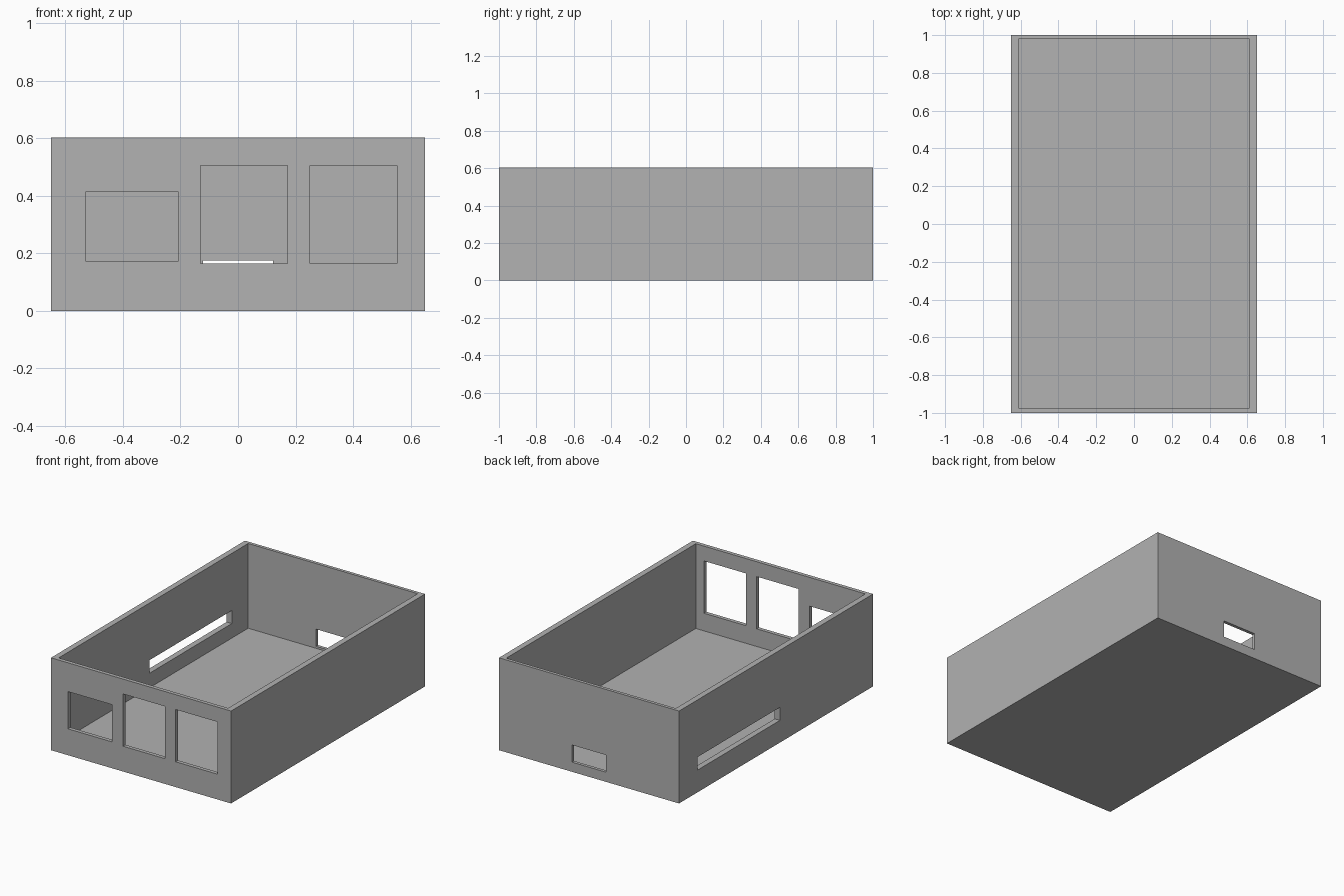
import bpy
from mathutils import Vector

cube = bpy.data.objects.get("Cube")
if cube:
    bpy.data.objects.remove(cube, do_unlink=True)

grey = bpy.data.materials.new("mid_grey")
grey.use_nodes = True
colour = (0.445, 0.445, 0.445, 1)
grey.diffuse_color = colour
grey.node_tree.nodes["Principled BSDF"].inputs["Base Color"].default_value = colour


def box(name, low, high):
    """Add a box spanning two opposite corners."""
    low, high = Vector(low), Vector(high)
    bpy.ops.mesh.primitive_cube_add(size=1, location=(low + high) / 2)
    obj = bpy.context.object
    obj.name = obj.data.name = name
    obj.scale = high - low
    bpy.ops.object.transform_apply(location=True, rotation=False, scale=True)
    obj.data.materials.append(grey)
    return obj


W, D, H = 0.65, 1.0, 0.603     # half width, half depth, height
FLOOR = 0.05

case = box("open_case", (-W, -D, 0), (W, D, H))

cutters = [
    # Interior, open at the top
    box("cavity_cutter", (-0.612, -0.975, FLOOR), (0.612, 0.979, H + 0.2)),
    # Long slot in the -x side wall
    box("side_slot_cutter", (-W - 0.1, -0.04, 0.145), (-W + 0.1, 0.81, 0.23)),
    # Small port in the back wall
    box("back_port_cutter", (-0.122, D - 0.1, 0.063), (0.122, D + 0.1, 0.175)),
]
# Three windows in the front wall: left edge, right edge, bottom, top
for x0, x1, z0, z1 in ((-0.528, -0.208, 0.172, 0.415),
                       (-0.13, 0.172, 0.165, 0.506),
                       (0.25, 0.553, 0.165, 0.506)):
    cutters.append(box("front_window_cutter", (x0, -D - 0.1, z0), (x1, -D + 0.1, z1)))

# Cut each opening, then discard its cutter
bpy.ops.object.select_all(action="DESELECT")
bpy.context.view_layer.objects.active = case
case.select_set(True)
for cutter in cutters:
    cutter.hide_render = True
    mod = case.modifiers.new("opening", "BOOLEAN")
    mod.operation = "DIFFERENCE"
    mod.solver = "EXACT"
    mod.object = cutter
    bpy.ops.object.modifier_apply(modifier=mod.name)
    bpy.data.objects.remove(cutter, do_unlink=True)
bpy.ops.object.shade_flat()
